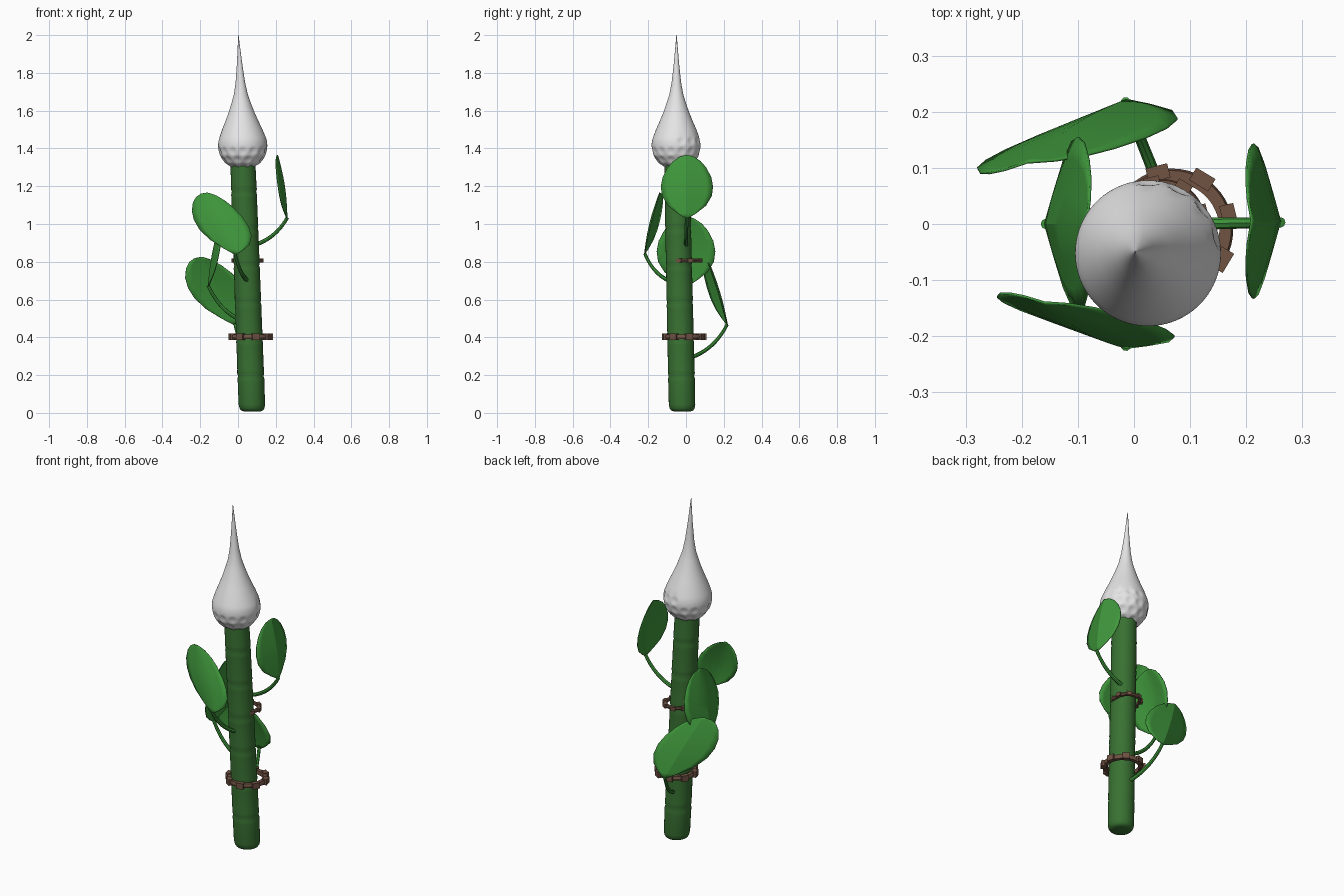
import bpy, bmesh, math
from mathutils import Vector

if "Cube" in bpy.data.objects:
    bpy.data.objects.remove(bpy.data.objects["Cube"])


def material(name, rgb):
    m = bpy.data.materials.new(name)
    m.diffuse_color = (*rgb, 1)
    m.use_nodes = True
    m.node_tree.nodes["Principled BSDF"].inputs["Base Color"].default_value = m.diffuse_color
    return m


LEAF = material("leaf green", (0.05, 0.31, 0.045))
STALK = material("stalk green", (0.04, 0.165, 0.032))
WHITE = material("white", (0.78, 0.78, 0.78))
BROWN = material("brown", (0.16, 0.085, 0.055))


def finish(name, bm, mat, angle=40):
    bmesh.ops.recalc_face_normals(bm, faces=bm.faces)
    me = bpy.data.meshes.new(name)
    bm.to_mesh(me)
    bm.free()
    ob = bpy.data.objects.new(name, me)
    bpy.context.collection.objects.link(ob)
    me.materials.append(mat)
    bpy.ops.object.select_all(action='DESELECT')
    ob.select_set(True)
    bpy.context.view_layer.objects.active = ob
    bpy.ops.object.shade_smooth_by_angle(angle=math.radians(angle))
    return ob


def loft(bm, profile, centre, sides):
    """Stack of horizontal circles (radius, z) around a leaning axis."""
    rings = []
    for r, z in profile:
        cx, cy = centre(z)
        rings.append([bm.verts.new((cx + r * math.cos(a), cy + r * math.sin(a), z))
                      for a in (2 * math.pi * i / sides for i in range(sides))])
    for a, b in zip(rings, rings[1:]):
        for i in range(sides):
            j = (i + 1) % sides
            bm.faces.new((a[i], a[j], b[j], b[i]))
    bm.faces.new(rings[0])
    bm.faces.new(rings[-1])


# Leaning stalk with shallow grooves between its segments
def stalk_centre(z):
    return 0.075 - 0.037 * z, -0.02 - 0.022 * z


profile = [(0.045, 0.008), (0.058, 0.013), (0.066, 0.024), (0.07, 0.045)]
for k in range(1, 7):
    z = 0.195 * k
    r = 0.071 - 0.003 * z
    profile += [(r, z - 0.035), (r + 0.001, z - 0.015), (r - 0.003, z),
                (r + 0.001, z + 0.015), (r, z + 0.035)]
profile.append((0.066, 1.32))
bm = bmesh.new()
loft(bm, profile, stalk_centre, 32)
finish("stalk", bm, STALK)


# Dimpled ball drawn out into a tapering drip
BALL = Vector((0.025, -0.052, 1.415))


def bulb_centre(z):
    t = max(0, z - 1.45) / 0.55
    return BALL.x - 0.023 * t, BALL.y + 0.002 * t


profile = []
for i in range(33):
    a = math.radians(-88 + i * 110 / 32)
    profile.append((0.13 * math.cos(a), BALL.z + 0.13 * math.sin(a)))
profile += [(0.107, 1.5), (0.085, 1.55), (0.065, 1.6), (0.048, 1.65), (0.037, 1.685),
            (0.025, 1.75), (0.014, 1.85), (0.007, 1.93), (0.001, 2.0)]
bm = bmesh.new()
loft(bm, profile, bulb_centre, 96)
dimples = []
for lat, count, keep in ((-58, 8, 8), (-35, 12, 12), (-13, 14, 14), (11, 14, 4)):
    for i in range(keep):
        a = 2 * math.pi * (i + (lat % 2) * 0.5) / count
        c = math.cos(math.radians(lat))
        dimples.append(Vector((c * math.cos(a), c * math.sin(a), math.sin(math.radians(lat)))))
for v in bm.verts:
    d = v.co - BALL
    if d.length > 0.14:
        continue
    for c in dimples:
        q = (d - c * 0.13).length / 0.023
        if q < 1:
            v.co -= c * 0.006 * (1 - q * q)
            break
finish("dimpled_drip_bulb", bm, WHITE, 60)


# Toothed rings around the stalk
def gear(name, centre, radius, height, teeth, phase):
    bm = bmesh.new()
    n = 48
    half = height / 2
    section = [(radius * 0.72, -half * 0.7), (radius * 0.9, -half * 0.7),
               (radius * 0.93, 0), (radius * 0.9, half * 0.7), (radius * 0.72, half * 0.7)]
    rings = []
    for i in range(n):
        a = 2 * math.pi * i / n
        rings.append([bm.verts.new((r * math.cos(a), r * math.sin(a), z)) for r, z in section])
    for i in range(n):
        a, b = rings[i], rings[(i + 1) % n]
        for j in range(5):
            k = (j + 1) % 5
            bm.faces.new((a[j], b[j], b[k], a[k]))
    for i in range(teeth):
        a = 2 * math.pi * i / teeth + phase
        cube = bmesh.ops.create_cube(bm, size=1)["verts"]
        for v in cube:
            x, y, z = v.co
            x = radius * 0.89 + x * radius * 0.22
            y *= radius * 0.34
            v.co = (x * math.cos(a) - y * math.sin(a), x * math.sin(a) + y * math.cos(a), z * height)
    bmesh.ops.translate(bm, verts=bm.verts, vec=centre)
    finish(name, bm, BROWN, 30)


gear("lower_ring", (0.068, -0.01, 0.402), 0.117, 0.034, 8, math.radians(14))
gear("upper_ring", (0.05, 0.003, 0.806), 0.083, 0.022, 8, math.radians(14))

# Half-width of a leaf along its length
OUTLINE = [(0, 0.05), (0.08, 0.36), (0.2, 0.73), (0.35, 0.95), (0.5, 1), (0.65, 0.93),
           (0.8, 0.74), (0.9, 0.53), (0.97, 0.28), (1, 0.04)]


def leaf(name, base, tip, side, half, inward, fold):
    """Folded blade: both halves bend towards the stalk."""
    base, tip, side, inward = map(Vector, (base, tip, side, inward))
    bm = bmesh.new()
    rows = []
    for t, w in OUTLINE:
        mid = base.lerp(tip, t) - inward * 0.012 * math.sin(math.pi * t)
        rows.append([bm.verts.new(mid + side * half * w * s + inward * fold * w * abs(s))
                     for s in (-1, -0.75, -0.4, 0, 0.4, 0.75, 1)])
    for a, b in zip(rows, rows[1:]):
        for i in range(6):
            bm.faces.new((a[i], a[i + 1], b[i + 1], b[i]))
    ob = finish(name, bm, LEAF, 25)
    m = ob.modifiers.new("thickness", 'SOLIDIFY')
    m.thickness = 0.004
    m.offset = 0


def stem(name, start, end):
    """Round stem that sags outwards before rising to its leaf."""
    start, end = Vector(start), Vector(end)
    bend = Vector((*(start.xy.lerp(end.xy, 0.65)), start.z + 0.25 * (end.z - start.z)))
    bm = bmesh.new()
    rings = []
    for k in range(11):
        t = k / 10
        p = start * (1 - t) ** 2 + bend * 2 * t * (1 - t) + end * t * t
        d = ((bend - start) * (1 - t) + (end - bend) * t).normalized()
        s = d.cross(Vector((0, 0, 1))).normalized()
        u = s.cross(d)
        r = 0.011 - 0.002 * t
        rings.append([bm.verts.new(p + r * (s * math.cos(a) + u * math.sin(a)))
                      for a in (math.pi * i / 4 for i in range(8))])
    for a, b in zip(rings, rings[1:]):
        for i in range(8):
            bm.faces.new((a[i], a[(i + 1) % 8], b[(i + 1) % 8], b[i]))
    bm.faces.new(rings[0])
    bm.faces.new(rings[-1])
    finish(name, bm, LEAF)


# Four leaves, one on each side, with their stems
leaf("right_leaf", (0.26, 0.005, 1.03), (0.21, 0.005, 1.365), (0, 1, 0), 0.138, (-1, 0, 0), 0.035)
stem("right_stem", (0.09, 0, 0.89), (0.262, 0.003, 1.035))
leaf("back_leaf", (-0.015, 0.22, 0.465), (-0.19, 0.11, 0.825), (0.98, 0.18, -0.1), 0.165, (0, -1, 0), 0.035)
stem("back_stem", (0.06, 0.03, 0.295), (-0.015, 0.218, 0.468))
leaf("left_leaf", (-0.158, 0, 0.67), (-0.085, 0, 1.04), (0, 1, 0), 0.155, (1, 0, 0), 0.035)
stem("left_stem", (0.02, 0, 0.49), (-0.158, 0, 0.675))
leaf("front_leaf", (-0.015, -0.22, 0.84), (-0.16, -0.14, 1.165), (0.98, -0.17, -0.12), 0.148, (0, 1, 0), 0.028)
stem("front_stem", (0.05, -0.09, 0.7), (-0.015, -0.218, 0.843))
